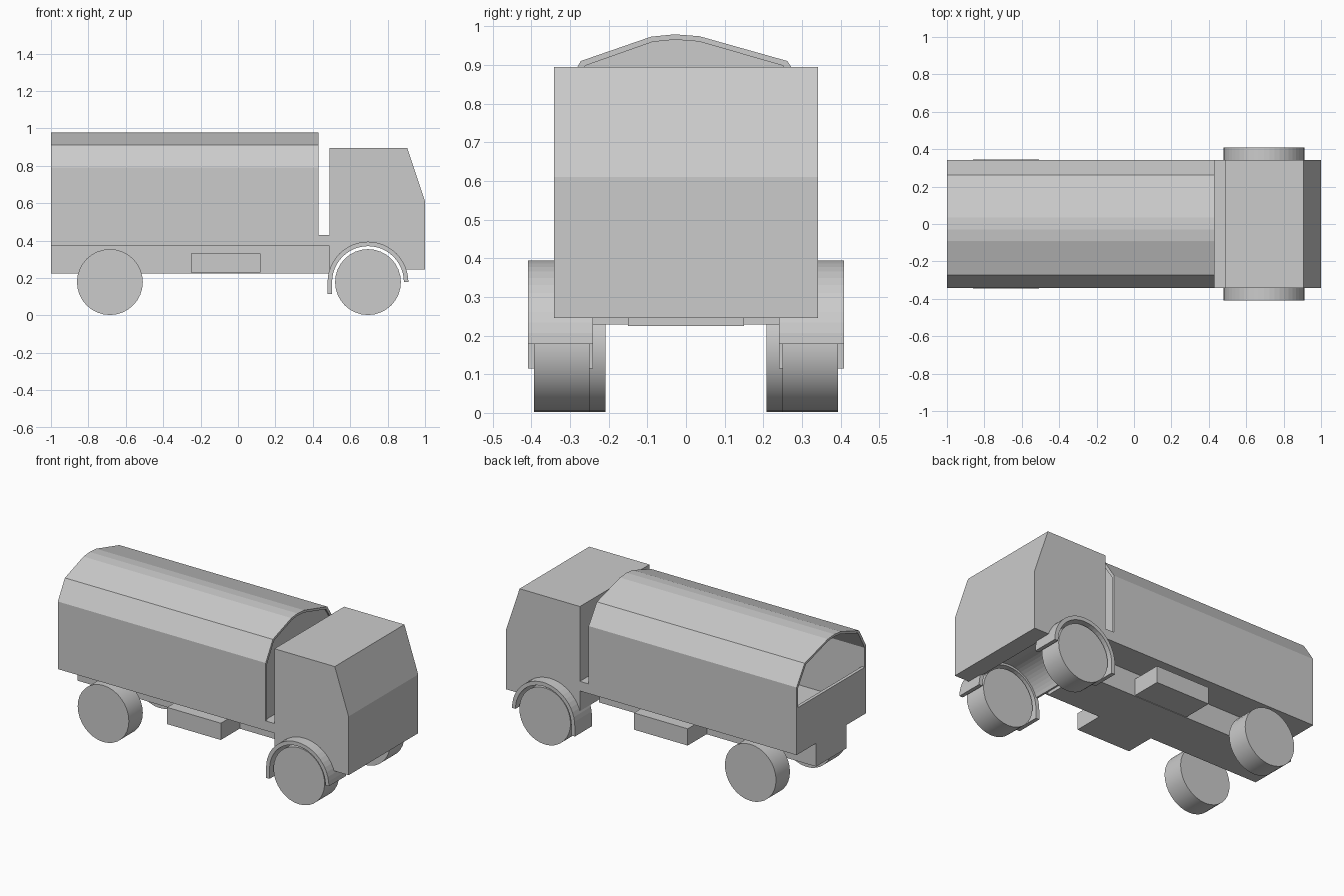
import bpy, bmesh
from math import sin, cos, pi
from mathutils import Vector

if "Cube" in bpy.data.objects:
    bpy.data.objects.remove(bpy.data.objects["Cube"])


def prism(name, profile, lo, hi, axis):
    """Extrude a closed profile: axis 'y' takes (x, z) points, axis 'x' takes (y, z)."""
    def place(p, d):
        return Vector((p[0], d, p[1])) if axis == 'y' else Vector((d, p[0], p[1]))
    bm = bmesh.new()
    face = bm.faces.new([bm.verts.new(place(p, lo)) for p in profile])
    ext = bmesh.ops.extrude_face_region(bm, geom=[face], use_keep_orig=True)
    verts = [g for g in ext['geom'] if isinstance(g, bmesh.types.BMVert)]
    shift = place((0, 0), hi - lo)
    bmesh.ops.translate(bm, vec=shift, verts=verts)
    bmesh.ops.recalc_face_normals(bm, faces=bm.faces)
    mesh = bpy.data.meshes.new(name)
    bm.to_mesh(mesh)
    bm.free()
    obj = bpy.data.objects.new(name, mesh)
    bpy.context.collection.objects.link(obj)
    return obj


def box(name, x0, x1, y0, y1, z0, z1):
    return prism(name, [(x0, z0), (x1, z0), (x1, z1), (x0, z1)], y0, y1, 'y')


def arc(cx, cz, r, a0, a1, n):
    return [(cx + r * cos(a0 + (a1 - a0) * i / n),
             cz + r * sin(a0 + (a1 - a0) * i / n)) for i in range(n + 1)]


FX, RX, WZ, WR = 0.695, -0.685, 0.178, 0.176

# Cab with slanted windscreen and wheel arch
cab = [(0.49, 0.895), (0.905, 0.895), (1.0, 0.61), (1.0, 0.245)]
cab += arc(FX, WZ, 0.205, 0.335, pi - 0.335, 24)
cab += [(0.49, 0.245)]
prism("cab", cab, -0.342, 0.342, 'y')

# Chassis and load bed
box("chassis", -1.0, 0.492, -0.15, 0.15, 0.225, 0.372)
box("load_bed", -1.0, 0.492, -0.342, 0.342, 0.37, 0.43)
box("tailgate", -1.0, -0.98, -0.33, 0.33, 0.43, 0.66)

# Canvas cover: hollow shell open at the rear
outer = [(-0.342, 0.43), (-0.342, 0.79), (-0.272, 0.91), (-0.09, 0.973), (-0.03, 0.979),
         (0.035, 0.974), (0.262, 0.91), (0.342, 0.79), (0.342, 0.43)]
inner = [(y * 0.957, z if z < 0.5 else 0.43 + (z - 0.43) * 0.975) for y, z in outer]
prism("canvas_cover", outer + inner[::-1], -1.0, 0.43, 'x')
prism("cover_front_wall", inner, 0.405, 0.42, 'x')

# Wheels, mudguards and side boxes on both sides
guard = arc(FX, WZ, 0.216, 0, pi, 24) + [(FX - 0.216, 0.115), (FX - 0.192, 0.115)]
guard += arc(FX, WZ, 0.192, pi, 0, 24)
for side, s in (("right", -1), ("left", 1)):
    for end, x, y0, y1 in (("front", FX, 0.25, 0.393), ("rear", RX, 0.208, 0.345)):
        rim = arc(x, WZ, WR, 0, 2 * pi, 32)[:-1]
        w = prism(f"{end}_{side}_wheel", rim, s * y0, s * y1, 'y')
        w.data.polygons.foreach_set("use_smooth", [len(p.vertices) == 4 for p in w.data.polygons])
    prism(f"{side}_mudguard", guard, s * 0.24, s * 0.408, 'y')
    box(f"{side}_side_box", -0.25, 0.12, s * 0.15, s * 0.34, 0.228, 0.332)
